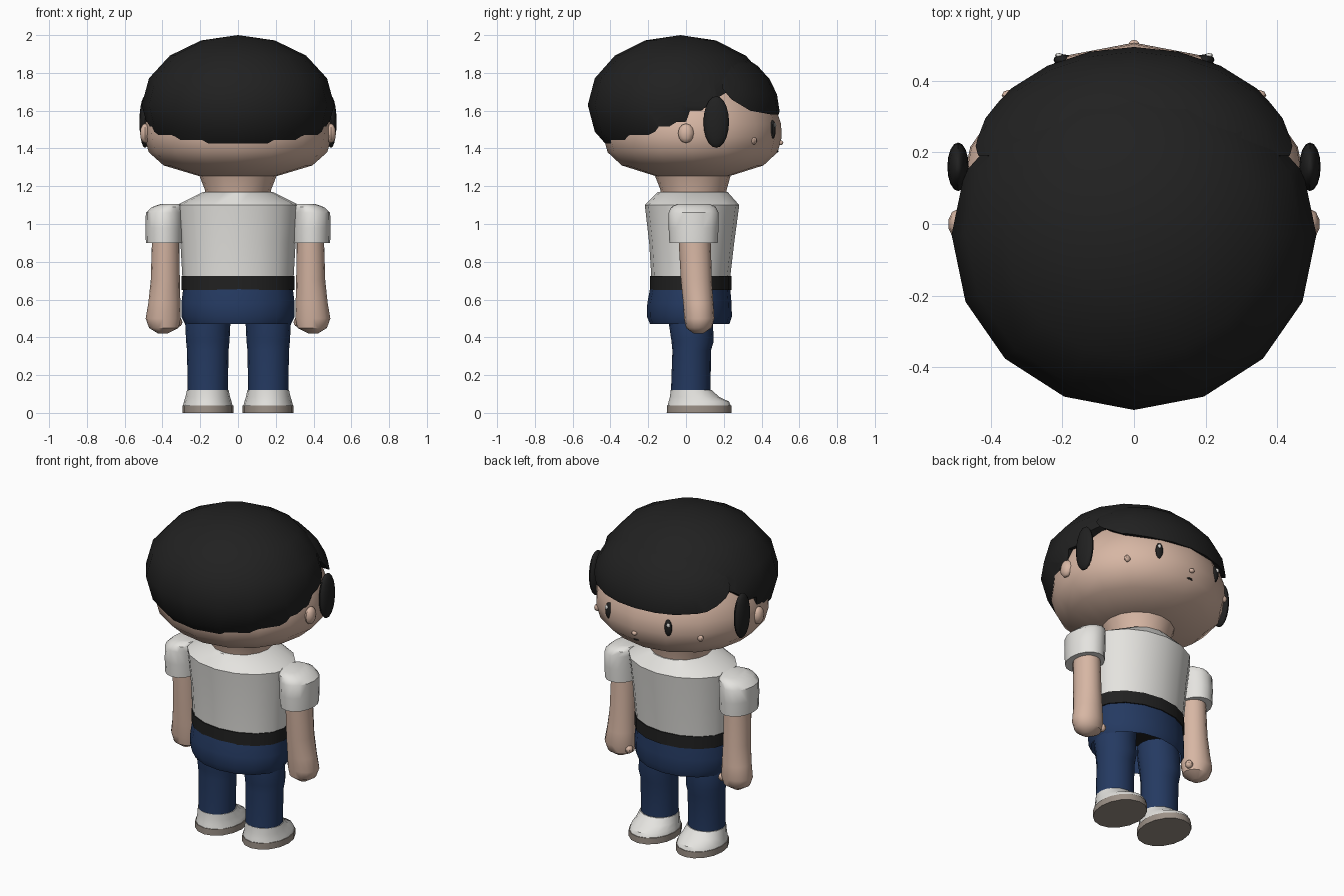
import bpy
import bmesh
from math import sin, cos, pi, radians

cube = bpy.data.objects.get("Cube")
if cube:
    bpy.data.objects.remove(cube, do_unlink=True)


def material(name, r, g, b):
    m = bpy.data.materials.new(name)
    m.use_nodes = True
    m.diffuse_color = (r, g, b, 1)
    node = next(n for n in m.node_tree.nodes if n.type == 'BSDF_PRINCIPLED')
    node.inputs["Base Color"].default_value = (r, g, b, 1)
    node.inputs["Roughness"].default_value = 0.8
    return m


BLACK = material("soft black", 0.015, 0.015, 0.015)
SKIN = material("skin", 0.68, 0.47, 0.37)
WHITE = material("off white", 0.78, 0.77, 0.74)
NAVY = material("navy", 0.018, 0.042, 0.12)
TAUPE = material("taupe", 0.33, 0.28, 0.24)


def finish(obj, name, mat, angle=40):
    obj.name = obj.data.name = name
    obj.data.materials.clear()
    obj.data.materials.append(mat)
    bpy.ops.object.select_all(action='DESELECT')
    obj.select_set(True)
    bpy.context.view_layer.objects.active = obj
    bpy.ops.object.shade_smooth_by_angle(angle=radians(angle))
    return obj


def from_bmesh(bm, name):
    bmesh.ops.recalc_face_normals(bm, faces=bm.faces)
    mesh = bpy.data.meshes.new(name)
    bm.to_mesh(mesh)
    bm.free()
    obj = bpy.data.objects.new(name, mesh)
    bpy.context.collection.objects.link(obj)
    return obj


def loft(name, mat, rings, segs=16, bottom=True, top=True, side=1):
    """Stack of ellipses, each given as (z, centre x, centre y, radius x, radius y)."""
    bm = bmesh.new()
    loops = []
    for z, cx, cy, rx, ry in rings:
        angles = [2 * pi * i / segs for i in range(segs)]
        loops.append([bm.verts.new((side * (cx + rx * cos(a)), cy + ry * sin(a), z))
                      for a in angles])
    for lo, hi in zip(loops, loops[1:]):
        for i in range(segs):
            j = (i + 1) % segs
            bm.faces.new((lo[i], lo[j], hi[j], hi[i]))
    if bottom:
        bm.faces.new(loops[0])
    if top:
        bm.faces.new(loops[-1])
    return finish(from_bmesh(bm, name), name, mat)


def ball(name, mat, centre, radii, segs=12, rings=8):
    bm = bmesh.new()
    bmesh.ops.create_uvsphere(bm, u_segments=segs, v_segments=rings, radius=1)
    bmesh.ops.scale(bm, vec=radii, verts=bm.verts)
    bmesh.ops.translate(bm, vec=centre, verts=bm.verts)
    return finish(from_bmesh(bm, name), name, mat)


def carve(obj, outline):
    """Cut away a side outline of (y, z) points, extruded across x."""
    bm = bmesh.new()
    face = bm.faces.new([bm.verts.new((-1, y, z)) for y, z in outline])
    ext = bmesh.ops.extrude_face_region(bm, geom=[face])
    moved = [v for v in ext["geom"] if isinstance(v, bmesh.types.BMVert)]
    bmesh.ops.translate(bm, vec=(2, 0, 0), verts=moved)
    cutter = from_bmesh(bm, "cutter")
    cutter.hide_render = True
    mod = obj.modifiers.new("hairline", 'BOOLEAN')
    mod.operation = 'DIFFERENCE'
    mod.solver = 'EXACT'
    mod.object = cutter
    bpy.ops.object.select_all(action='DESELECT')
    obj.select_set(True)
    bpy.context.view_layer.objects.active = obj
    bpy.ops.object.modifier_apply(modifier=mod.name)
    bpy.data.objects.remove(cutter, do_unlink=True)
    obj.data.materials.clear()
    finish(obj, obj.name, BLACK, 35)


# Head and neck
HEAD = [(0.2, 1.255), (0.375, 1.31), (0.45, 1.38), (0.472, 1.46), (0.468, 1.53),
        (0.445, 1.6), (0.4, 1.68), (0.33, 1.76), (0.2, 1.82)]
loft("head", SKIN, [(z, 0, 0.035, r * 1.05, r) for r, z in HEAD])
loft("neck", SKIN, [(1.14, 0, 0.04, 0.17, 0.17), (1.18, 0, 0.04, 0.175, 0.175),
                    (1.27, 0, 0.035, 0.21, 0.205)])

# Hair cap with stepped hairline, then the fringe over the forehead
cap = ball("hair_cap", BLACK, (0, -0.03, 1.63), (0.51, 0.49, 0.37), 16, 8)
carve(cap, [(-0.7, 1), (-0.7, 1.34), (-0.29, 1.35), (-0.26, 1.39), (-0.2, 1.42),
            (-0.13, 1.49), (-0.05, 1.54), (0, 1.54), (0.02, 1.6), (0.08, 1.6),
            (0.17, 1.67), (0.22, 1.7), (0.25, 1.75), (0.7, 1.75), (0.7, 1)])
fringe = ball("hair_fringe", BLACK, (0, 0.1, 1.6), (0.485, 0.395, 0.335), 24, 12)
carve(fringe, [(-0.6, 1), (0.7, 1), (0.7, 1.575), (0.45, 1.58), (0.34, 1.6),
               (0.24, 1.66), (0.19, 1.72), (0.2, 2.2), (-0.6, 2.2)])

# Nose and mouth
ball("nose", SKIN, (0, 0.5, 1.43), (0.016, 0.015, 0.013))
ball("mouth", BLACK, (0, 0.478, 1.385), (0.022, 0.012, 0.007))

# Torso
loft("shirt", WHITE, [(0.71, 0, 0.025, 0.294, 0.208), (0.9, 0, 0.03, 0.305, 0.225),
                      (1.1, 0, 0.032, 0.325, 0.25), (1.17, 0, 0.035, 0.185, 0.185)])
loft("belt", BLACK, [(0.65, 0, 0.025, 0.298, 0.216), (0.725, 0, 0.025, 0.298, 0.216)])
loft("hips", NAVY, [(0.47, 0, 0.02, 0.28, 0.21), (0.51, 0, 0.018, 0.3, 0.225),
                    (0.58, 0, 0.018, 0.3, 0.223), (0.66, 0, 0.022, 0.29, 0.212)],
     bottom=False, top=False)

for s, tag in ((1, "left"), (-1, "right")):
    # Face details and hair beside the ears
    ball(tag + "_ear", SKIN, (s * 0.492, 0, 1.48), (0.028, 0.042, 0.052), 10, 6)
    ball(tag + "_sideburn", BLACK, (s * 0.492, 0.16, 1.54), (0.03, 0.068, 0.137), 16, 10)
    ball(tag + "_eye", BLACK, (s * 0.2, 0.459, 1.5), (0.025, 0.016, 0.05))
    ball(tag + "_eye_glint", WHITE, (s * 0.21, 0.472, 1.522), (0.011, 0.006, 0.013), 8, 6)
    ball(tag + "_cheek", SKIN, (s * 0.35, 0.36, 1.44), (0.02, 0.015, 0.02), 8, 6)

    # Arm
    loft(tag + "_sleeve", WHITE,
         [(0.9, 0.39, 0.04, 0.098, 0.128), (0.98, 0.39, 0.04, 0.1, 0.132),
          (1.06, 0.388, 0.04, 0.1, 0.132), (1.09, 0.37, 0.04, 0.085, 0.118),
          (1.107, 0.35, 0.04, 0.055, 0.085)], side=s)
    loft(tag + "_arm", SKIN,
         [(0.93, 0.383, 0.045, 0.072, 0.085), (0.7, 0.385, 0.055, 0.077, 0.082),
          (0.58, 0.39, 0.065, 0.085, 0.08), (0.5, 0.396, 0.07, 0.093, 0.08),
          (0.45, 0.393, 0.068, 0.078, 0.068), (0.42, 0.398, 0.066, 0.025, 0.025)], side=s)
    ball(tag + "_thumb", SKIN, (s * 0.316, 0.1, 0.48), (0.022, 0.024, 0.024), 8, 6)

    # Leg
    loft(tag + "_leg", NAVY,
         [(0.1, 0.16, 0.025, 0.106, 0.105), (0.33, 0.16, 0.03, 0.11, 0.102),
          (0.38, 0.16, 0.035, 0.115, 0.112), (0.48, 0.16, 0.025, 0.12, 0.117),
          (0.55, 0.15, 0.025, 0.115, 0.117)], side=s)

    # Shoe
    loft(tag + "_shoe", WHITE,
         [(0.035, 0.16, 0.07, 0.132, 0.168), (0.06, 0.16, 0.068, 0.126, 0.16),
          (0.085, 0.16, 0.045, 0.118, 0.13), (0.122, 0.16, 0.027, 0.11, 0.108)], side=s)
    loft(tag + "_sole", TAUPE,
         [(0, 0.16, 0.07, 0.135, 0.172), (0.038, 0.16, 0.07, 0.135, 0.171)], side=s)
